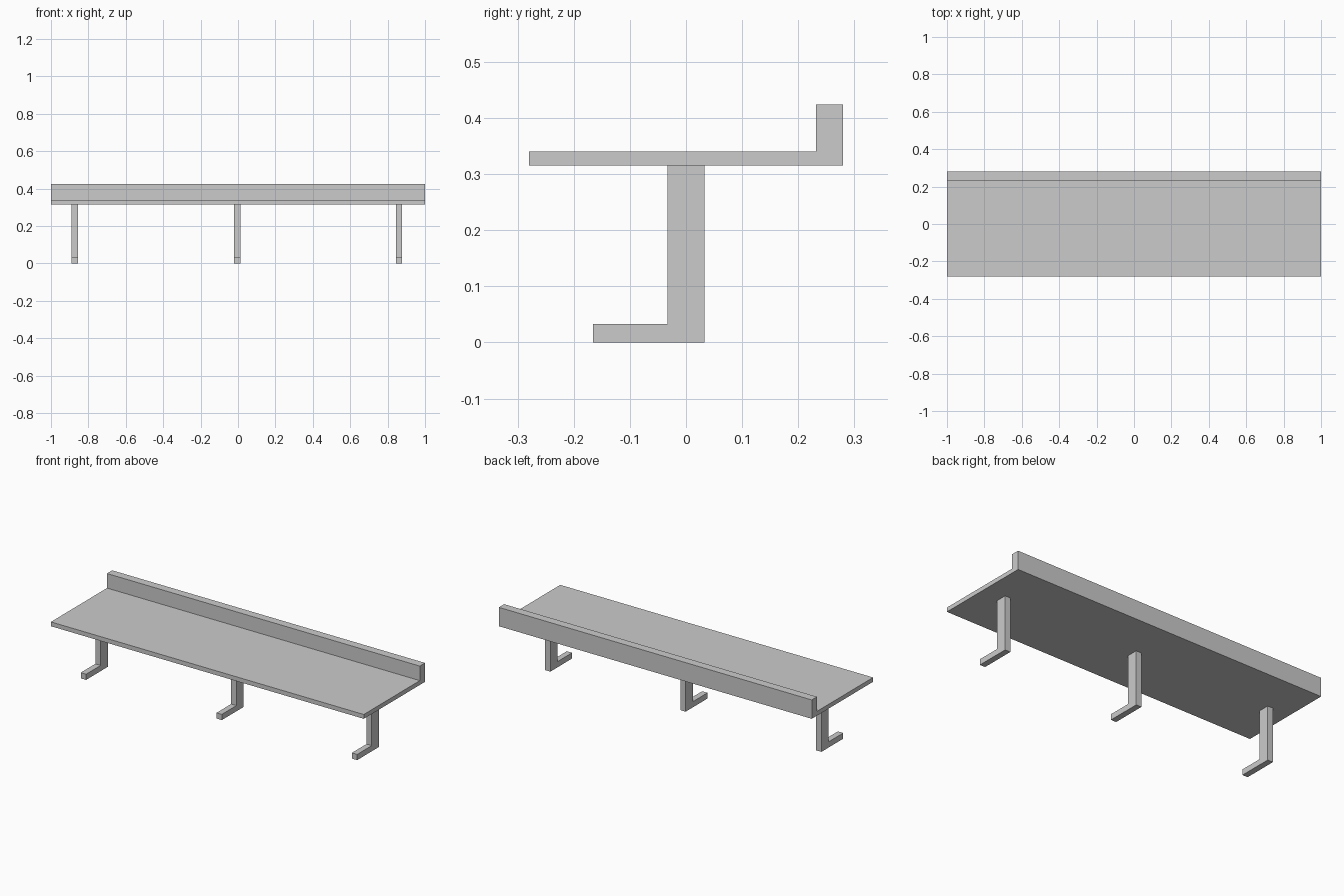
import bpy

if "Cube" in bpy.data.objects:
    bpy.data.objects.remove(bpy.data.objects["Cube"])


def extrude_profile(name, profile, x_centre, width):
    """Extrude a (y, z) outline along x, centred on x_centre."""
    n = len(profile)
    x0, x1 = x_centre - width / 2, x_centre + width / 2
    verts = [(x, y, z) for x in (x0, x1) for y, z in profile]
    faces = [tuple(reversed(range(n))), tuple(range(n, 2 * n))]
    faces += [(i, (i + 1) % n, n + (i + 1) % n, n + i) for i in range(n)]
    mesh = bpy.data.meshes.new(name)
    mesh.from_pydata(verts, [], faces)
    mesh.update()
    obj = bpy.data.objects.new(name, mesh)
    bpy.context.collection.objects.link(obj)
    return obj


# Shelf board with raised back lip
shelf_profile = [(-0.28, 0.315), (0.28, 0.315), (0.28, 0.424),
                 (0.232, 0.424), (0.232, 0.34), (-0.28, 0.34)]
extrude_profile("shelf_with_back_lip", shelf_profile, 0, 2.0)

# Three L-shaped legs with feet pointing forward
leg_profile = [(-0.166, 0), (0.033, 0), (0.033, 0.315),
               (-0.033, 0.315), (-0.033, 0.033), (-0.166, 0.033)]
for side, x in (("left", -0.872), ("middle", -0.004), ("right", 0.861)):
    extrude_profile(f"{side}_leg", leg_profile, x, 0.034)
